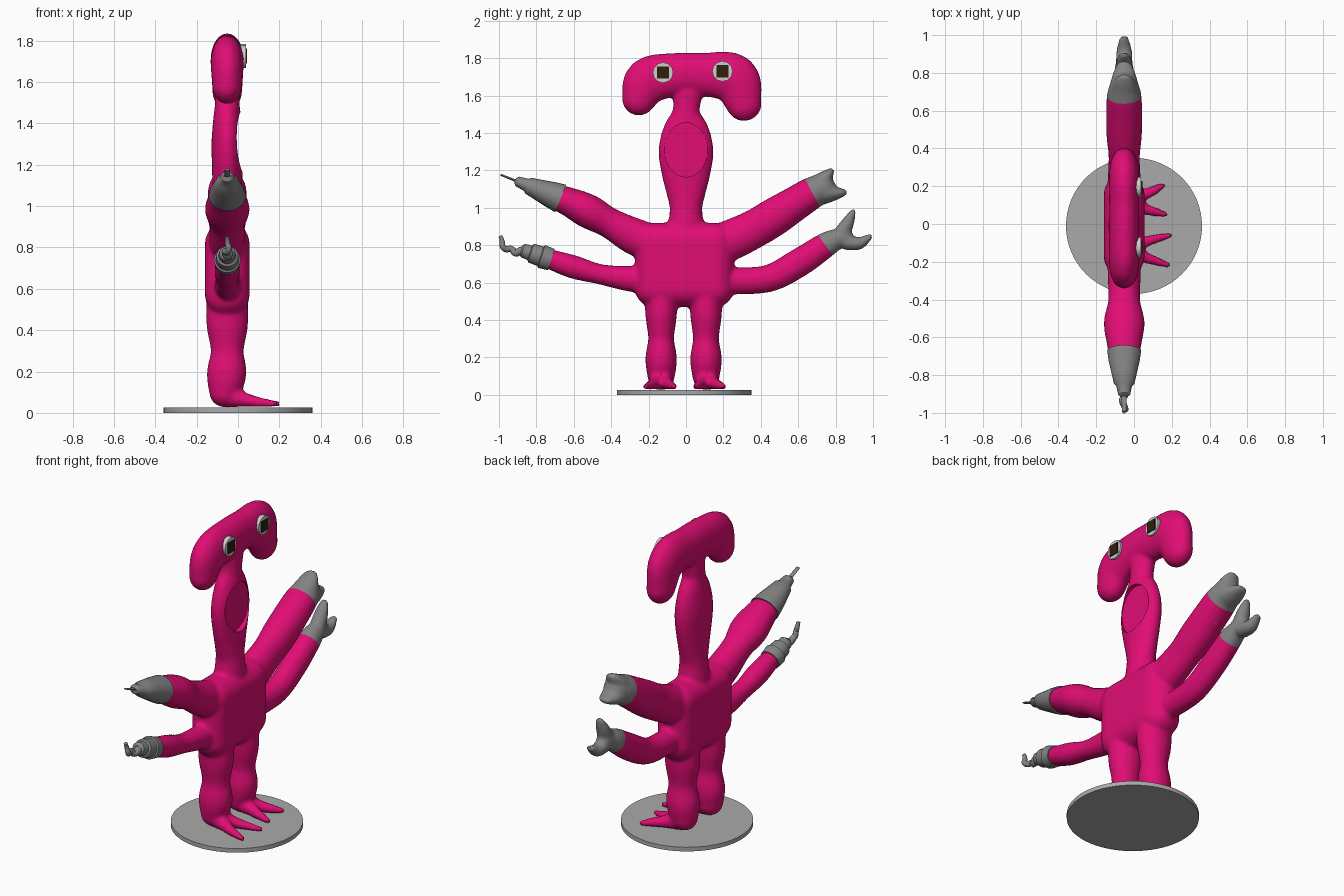
import bpy, bmesh, math
from mathutils import Matrix, Vector

if "Cube" in bpy.data.objects:
    bpy.data.objects.remove(bpy.data.objects["Cube"])

X0 = -0.052  # mid plane of the flat figure


def material(name, rgb):
    m = bpy.data.materials.new(name)
    m.diffuse_color = (*rgb, 1)
    m.use_nodes = True
    m.node_tree.nodes["Principled BSDF"].inputs["Base Color"].default_value = m.diffuse_color
    return m


PINK = material("hot pink", (0.75, 0.004, 0.175))
GREY = material("tool grey", (0.23, 0.23, 0.23))
LIGHT = material("base grey", (0.40, 0.40, 0.40))
WHITE = material("eye white", (0.62, 0.62, 0.60))
DARK = material("dark brown", (0.03, 0.014, 0.004))


def add_object(name, bm, *mats):
    bmesh.ops.recalc_face_normals(bm, faces=bm.faces[:])
    me = bpy.data.meshes.new(name)
    bm.to_mesh(me)
    bm.free()
    for m in mats:
        me.materials.append(m)
    ob = bpy.data.objects.new(name, me)
    bpy.context.collection.objects.link(ob)
    return ob


# unit ball used as a building block for the soft body
tmp = bmesh.new()
bmesh.ops.create_uvsphere(tmp, u_segments=24, v_segments=14, radius=1)
tmp.verts.index_update()
BALL_V = [(v.co.z, v.co.x, v.co.y) for v in tmp.verts]
BALL_F = [[v.index for v in f.verts] for f in tmp.faces]
tmp.free()
skin_v, skin_f = [], []


def chain(pts):
    """Dense row of ellipsoids along a smooth path of (x, y, z, width, depth)."""
    v = [Vector(p) for p in pts]
    v = [2 * v[0] - v[1]] + v + [2 * v[-1] - v[-2]]
    for a, b, c, d in zip(v, v[1:], v[2:], v[3:]):
        n = max(2, math.ceil((c - b).length / (0.28 * min(b[3], c[3]))))
        for i in range(n + 1):
            t = i / n
            p = 0.5 * (2 * b + (c - a) * t + (2 * a - 5 * b + 4 * c - d) * t * t
                       + (3 * b - a - 3 * c + d) * t ** 3)
            x, y, z, w, dep = p
            k = len(skin_v)
            skin_v.extend((x + q[0] * dep, y + q[1] * w, z + q[2] * w) for q in BALL_V)
            skin_f.extend([j + k for j in f] for f in BALL_F)


def flat_chain(pts):
    chain([(X0, *p) for p in pts])


def loft(name, y, z, dy, dz, profile, mat, sides=28):
    """Elliptical rings (distance, width, depth) along a direction in the y-z plane."""
    bm = bmesh.new()
    rings = []
    for t, w, d in profile:
        ring = []
        for i in range(sides):
            a = 2 * math.pi * i / sides
            s = w * math.sin(a)
            ring.append(bm.verts.new((X0 + d * math.cos(a), y + dy * t - dz * s, z + dz * t + dy * s)))
        rings.append(ring)
    for r, q in zip(rings, rings[1:]):
        for i in range(sides):
            j = (i + 1) % sides
            bm.faces.new((r[i], r[j], q[j], q[i]))
    bm.faces.new(rings[0])
    bm.faces.new(rings[-1])
    return add_object(name, bm, mat)


def x_cylinder(name, x1, x2, y, z, ry, rz, sides, mats, turn=0.0):
    bm = bmesh.new()
    m = (Matrix.Translation(((x1 + x2) / 2, y, z)) @ Matrix.Diagonal((1, ry, rz, 1))
         @ Matrix.Rotation(math.pi / 2, 4, 'Y') @ Matrix.Rotation(turn, 4, 'Z'))
    bmesh.ops.create_cone(bm, cap_ends=True, segments=sides, radius1=1, radius2=1,
                          depth=x2 - x1, matrix=m)
    return add_object(name, bm, *mats)


# neck and hammer-shaped head
flat_chain([(0, .88, .10, .085), (0, 1.0, .088, .074), (0, 1.1, .108, .073), (0, 1.2, .133, .075),
            (0, 1.3, .148, .077), (0, 1.39, .128, .07), (0, 1.5, .075, .06), (0.01, 1.62, .08, .062)])
flat_chain([(-.252, 1.583, .09, .072), (-.2, 1.68, .125, .08), (-.05, 1.712, .117, .08),
            (.1, 1.712, .118, .08), (.255, 1.69, .132, .08), (.31, 1.558, .095, .072)])

# upper and lower arms
flat_chain([(-.1, .79, .1, .09), (-.26, .84, .1, .088), (-.41, .92, .082, .085),
            (-.52, .98, .092, .108), (-.61, 1.025, .08, .096), (-.68, 1.053, .07, .083)])
flat_chain([(-.14, .62, .08, .07), (-.29, .62, .07, .062), (-.46, .645, .055, .055),
            (-.605, .685, .063, .062), (-.73, .726, .053, .054)])
flat_chain([(.1, .78, .1, .09), (.22, .82, .11, .088), (.36, .885, .104, .083), (.47, .95, .103, .094),
            (.58, 1.02, .094, .096), (.675, 1.08, .086, .092), (.73, 1.105, .072, .075)])
flat_chain([(.14, .62, .08, .07), (.28, .61, .073, .065), (.45, .625, .074, .067), (.61, .71, .077, .068),
            (.745, .80, .068, .064), (.80, .83, .056, .054), (.845, .842, .05, .045)])

# jaws of the two claw hands
flat_chain([(.71, 1.12, .06, .075), (.748, 1.165, .036, .058), (.775, 1.195, .018, .04)])
flat_chain([(.74, 1.08, .06, .075), (.80, 1.078, .036, .058), (.845, 1.082, .018, .04)])
flat_chain([(.835, .865, .045, .045), (.865, .92, .034, .04), (.893, .978, .016, .025)])
flat_chain([(.865, .815, .043, .045), (.925, .81, .034, .04), (.983, .845, .016, .025)])

# legs with two-toed feet
for cy, toes in ((-.133, ((.18, -.217), (.19, -.06))), (.107, ((.15, .205), (.165, .05)))):
    chain([(X0, cy, .56, .09, .1), (X0, cy, .43, .085, .101), (X0, cy, .30, .07, .08),
           (X0 - .003, cy, .19, .085, .096), (-.064, cy, .10, .073, .075)])
    for tx, ty in toes:
        chain([(-.06, cy, .085, .06, .06), (.03, cy * .6 + ty * .4, .064, .035, .04),
               (.10, cy * .3 + ty * .7, .052, .025, .03), (tx, ty, .044, .015, .018)])

# torso: rounded box, added to the soft body parts
bm = bmesh.new()
box = bmesh.ops.create_cube(bm, size=1, matrix=Matrix.Translation((X0, -0.008, 0.695))
                            @ Matrix.Diagonal((0.215, 0.53, 0.45, 1)))
bmesh.ops.bevel(bm, geom=bm.edges[:], offset=0.1, segments=7, profile=0.5, affect='EDGES')
skin = bpy.data.meshes.new("skin")
skin.from_pydata(skin_v, [], skin_f)
bm.from_mesh(skin)
raw = add_object("body_blank", bm)

# mouth cutter
cutter = x_cylinder("mouth_cutter", -0.012, 0.15, 0, 1.31, 0.115, 0.145, 64, ())
cutter.hide_render = True

# fuse everything into one smooth skin and press in the mouth
mod = raw.modifiers.new("fuse", 'REMESH')
mod.mode = 'VOXEL'
mod.voxel_size = 0.011
mod = raw.modifiers.new("soften", 'SMOOTH')
mod.factor = 0.5
mod.iterations = 6
mod = raw.modifiers.new("mouth", 'BOOLEAN')
mod.operation = 'DIFFERENCE'
mod.solver = 'FLOAT'
mod.object = cutter
fused = bpy.data.meshes.new_from_object(raw.evaluated_get(bpy.context.evaluated_depsgraph_get()))
bm = bmesh.new()
bm.from_mesh(fused)
bpy.data.objects.remove(raw)
bpy.data.objects.remove(cutter)

# grey claw hands: cut the skin across each wrist and colour what lies beyond
wrists = [(Vector((0, .675, 1.08)), Vector((0, .89, .46)), lambda c: c.y > .5 and c.z > .95),
          (Vector((0, .745, .80)), Vector((0, .81, .58)), lambda c: c.y > .5 and (c.z < .95 or c.y > .75))]
for co, no, near in wrists:
    faces = [f for f in bm.faces if near(f.calc_center_median())]
    geom = faces + list({e for f in faces for e in f.edges}) + list({v for f in faces for v in f.verts})
    bmesh.ops.bisect_plane(bm, geom=geom, dist=1e-5, plane_co=co, plane_no=no)
for f in bm.faces:
    c = f.calc_center_median()
    f.material_index = int(any(near(c) and (c - co).dot(no) > 0 for co, no, near in wrists))
add_object("body", bm, PINK, GREY)

# needle drill hand
loft("needle_hand", -.67, 1.05, -.93, .367,
     [(0, .079, .09), (.06, .07, .082), (.13, .056, .067), (.185, .045, .055), (.2, .034, .042),
      (.25, .027, .032), (.262, .012, .018)], GREY)
loft("needle", -.67, 1.05, -.93, .367, [(.25, .007, .014), (.345, .005, .012)], GREY, 12)

# corkscrew hand
loft("corkscrew_hand", -.72, .723, -.952, .305,
     [(0, .059, .06), (.055, .064, .064), (.06, .055, .056), (.115, .052, .053), (.12, .041, .042),
      (.16, .037, .038), (.175, .02, .02)], GREY)
curve = bpy.data.curves.new("corkscrew", 'CURVE')
curve.dimensions = '3D'
curve.bevel_depth = 0.018
curve.bevel_resolution = 3
curve.use_fill_caps = True
sp = curve.splines.new('NURBS')
path = [(0, -.86, .77, 1.2), (.012, -.885, .775, 1.2), (0, -.91, .752, 1.1), (-.012, -.935, .785, 1),
        (0, -.962, .775, .95), (.01, -.985, .795, .85), (0, -.98, .82, .75), (0, -.993, .85, .6)]
sp.points.add(len(path) - 1)
for p, (x, y, z, r) in zip(sp.points, path):
    p.co = (X0 + x, y, z, 1)
    p.radius = r
sp.use_endpoint_u = True
sp.order_u = 3
cob = bpy.data.objects.new("corkscrew_curve", curve)
bpy.context.collection.objects.link(cob)
me = bpy.data.meshes.new_from_object(cob.evaluated_get(bpy.context.evaluated_depsgraph_get()))
bpy.data.objects.remove(cob)
me.materials.clear()
me.materials.append(GREY)
bpy.context.collection.objects.link(bpy.data.objects.new("corkscrew", me))

# eyes: pale discs with square pupils
for i, (y, z) in enumerate(((-.123, 1.723), (.195, 1.73))):
    x_cylinder(f"eye_{i}", -.01, .038, y, z, .055, .055, 12, (WHITE,))
    x_cylinder(f"pupil_{i}", .036, .044, y, z, .046, .046, 4, (DARK,), math.pi / 4)

# round base
bm = bmesh.new()
bmesh.ops.create_cone(bm, cap_ends=True, segments=64, radius1=.36, radius2=.36, depth=.025,
                      matrix=Matrix.Translation((0, -.01, .0125)))
add_object("base", bm, LIGHT)

# smooth shading with crisp edges
for ob in bpy.context.scene.objects:
    ob.select_set(True)
    bpy.context.view_layer.objects.active = ob
bpy.ops.object.shade_smooth_by_angle(angle=math.radians(40))
